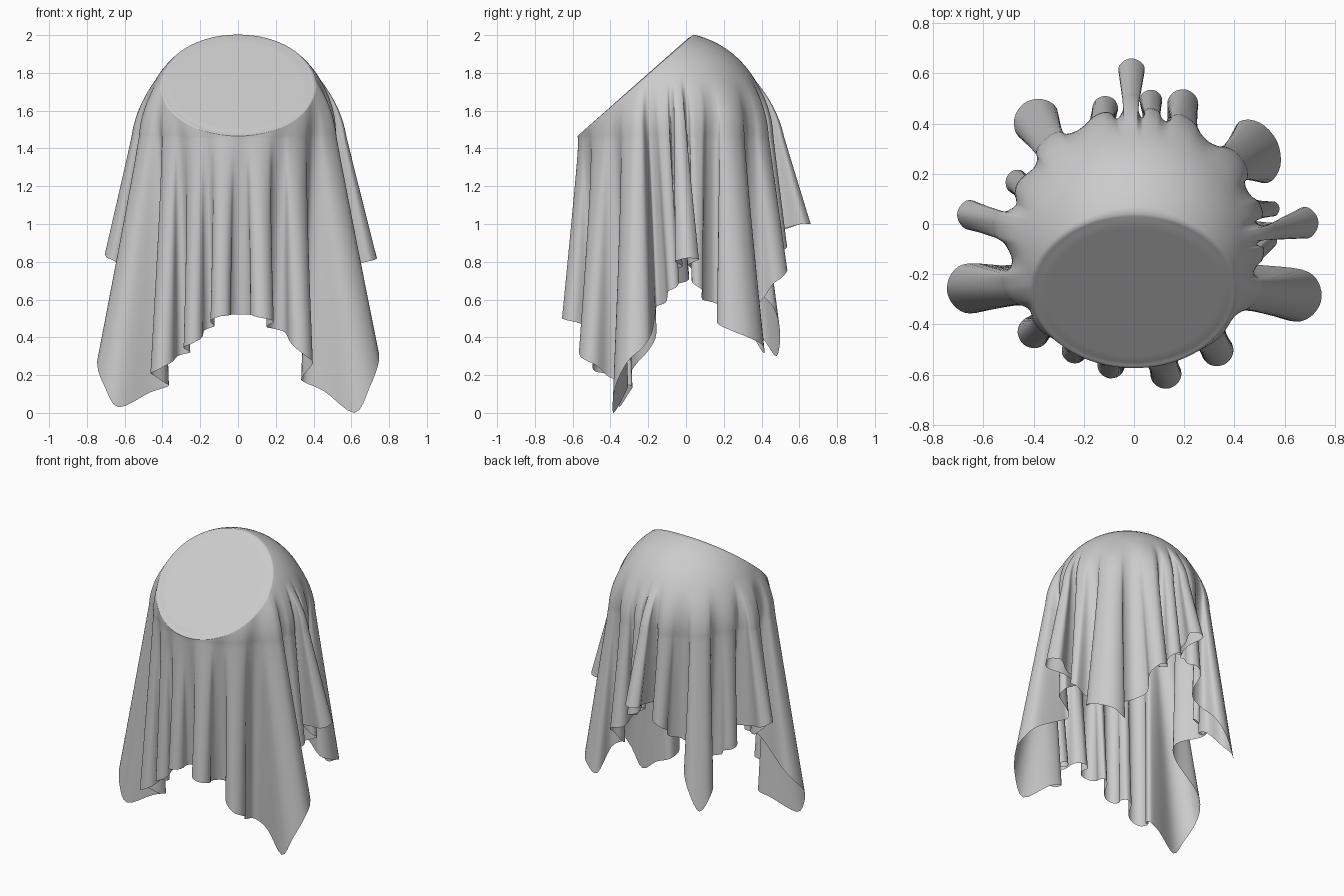
import bpy
from math import sin, cos, radians, sqrt
from mathutils import Vector

if "Cube" in bpy.data.objects:
    bpy.data.objects.remove(bpy.data.objects["Cube"])

# Hidden support: a ball with a flat, tilted cut facing front and up
disc_c = Vector((0, -0.27, 1.735))
disc_r = 0.406
disc_v = Vector((0, 0.749, 0.662))
disc_n = Vector((0, -0.662, 0.749))
ball_c = disc_c - disc_n * 0.30
ball_r = sqrt(0.30 ** 2 + disc_r ** 2)

# Folds, counter-clockwise: base angle, tip x, tip y, bulb half width,
# neck half width, hem height at right side / tip / left side
folds = [
    (-77, 0.14, -0.655, .062, .042, .52, .50, .48),
    (-52, 0.36, -0.56, .065, .050, .38, .30, .25),
    (-24, 0.745, -0.31, .105, .080, .00, .27, .42),
    (-6, 0.57, -0.06, .030, .025, .64, .66, .70),
    (3, 0.735, 0.01, .062, .013, .80, .82, .81),
    (13, 0.58, 0.06, .030, .025, .70, .67, .64),
    (37, 0.57, 0.33, .135, .070, .48, .40, .32),
    (68, 0.21, 0.535, .062, .045, .68, .75, .77),
    (82, 0.07, 0.535, .045, .030, .85, .88, .90),
    (91, -0.01, 0.66, .052, .013, 1.0, 1.0, 1.0),
    (104, -0.12, 0.51, .052, .040, .88, .85, .80),
    (132, -0.44, 0.48, .095, .045, .56, .30, .46),
    (155, -0.51, 0.18, .050, .040, .64, .66, .68),
    (172, -0.705, 0.04, .058, .013, .81, .84, .80),
    (204, -0.745, -0.27, .100, .070, .42, .25, .03),
    (223, -0.44, -0.48, .065, .045, .20, .22, .27),
    (243, -0.26, -0.55, .052, .042, .34, .36, .40),
    (260, -0.10, -0.615, .055, .042, .48, .51, .52),
]


def hem_controls():
    """Hem points as 4D vectors (x, y, z, attachment angle in degrees)."""
    pts = []
    count = len(folds)
    for i, (a, tx, ty, w, neck, z0, z1, z2) in enumerate(folds):
        prev, nxt = folds[i - 1], folds[(i + 1) % count]
        pa = prev[0] - (360 if i == 0 else 0)
        na = nxt[0] + (360 if i == count - 1 else 0)
        a0, a1 = (pa + a) / 2, (a + na) / 2
        v0 = 0.35 * min(prev[7], z0) + 0.65 * max(prev[7], z0)
        v1 = 0.35 * min(nxt[5], z2) + 0.65 * max(nxt[5], z2)
        base = Vector((0.45 * cos(radians(a)), -0.04 + 0.45 * sin(radians(a))))
        axis = Vector((tx, ty)) - base
        side = Vector((-axis.y, axis.x)).normalized()
        nf = 0.42 if neck < 0.02 else 0.2
        bf = max(0.55, 1 - w / axis.length)
        sf = 1 - 0.29 * (1 - bf)
        pts.append((0.445 * cos(radians(a0)), -0.04 + 0.445 * sin(radians(a0)), v0, a0))
        for f, s, z, k in ((nf, -neck, v0 * .7 + z0 * .3, -3), (bf, -w, z0, -2),
                           (sf, -.71 * w, (z0 + z1) / 2, -1), (1, 0, z1, 0),
                           (sf, .71 * w, (z2 + z1) / 2, 1), (bf, w, z2, 2),
                           (nf, neck, v1 * .7 + z2 * .3, 3)):
            p = base + axis * f + side * s
            ang = a + (a1 - a if k > 0 else a - a0) * k / 4
            pts.append((p.x, p.y, z, ang))
    return [Vector(p) for p in pts]


def smooth_loop(pts, steps):
    """Closed Catmull-Rom through the points; the angle grows 360 per lap."""
    n, lap, out = len(pts), Vector((0, 0, 0, 360)), []
    for i in range(n):
        p0, p1, p2, p3 = [pts[j % n] + lap * (j // n) for j in range(i - 1, i + 3)]
        for s in range(steps):
            t = s / steps
            out.append(0.5 * (2 * p1 + (p2 - p0) * t + (2 * p0 - 5 * p1 + 4 * p2 - p3) * t ** 2
                              + (3 * p1 - p0 - 3 * p2 + p3) * t ** 3))
    return out


def rim_spoke(a):
    """Unit spoke of the disc whose rim point lies at plan angle a from the ball axis."""
    ry = disc_r * disc_v.y
    off = disc_c.y - ball_c.y
    u, v, v0 = cos(a) / disc_r, sin(a) / ry, -off / ry
    qa, qb, qc = u * u + v * v, 2 * v * v0, v0 * v0 - 1
    s = (-qb + sqrt(qb * qb - 4 * qa * qc)) / (2 * qa)
    return Vector((s * u, 0, 0)) + disc_v * (s * v + v0)


def column(h):
    """One line of cloth from the disc, over the ball and down to the hem."""
    a = radians(h.w)
    spoke = rim_spoke(a)
    rim = disc_c + spoke * disc_r
    pts = [disc_c + spoke * r for r in (0.13, 0.26, 0.34, 0.375)]
    pts.append(disc_c + spoke * 0.396 - disc_n * 0.004)
    d0 = (rim - ball_c).normalized()
    d1 = Vector((cos(a), sin(a), -0.1)).normalized()
    end = ball_c + d1 * ball_r
    zh = max(h.z, 0.0)
    top = min(1.76, rim.z)
    shift = Vector((h.x - end.x, h.y - end.y, 0))

    def folded(p):
        q = max(0.0, (top - p.z) / (top - zh))
        return p + shift * q ** 1.02

    for i in range(18):
        t = (i + 0.25) / 18
        d = (d0 * (1 - t) + d1 * t).normalized()
        pts.append(folded(ball_c + d * ball_r))
    for i in range(37):
        pts.append(folded(Vector((end.x, end.y, end.z + (zh - end.z) * i / 36))))
    return pts


# Draped cloth: all columns joined into one open sheet
columns = [column(h) for h in smooth_loop(hem_controls(), 4)]
n, rows = len(columns), len(columns[0])
verts = [p for c in columns for p in c] + [disc_c]
faces = []
for i in range(n):
    j = (i + 1) % n
    faces.append((n * rows, i * rows, j * rows))
    for r in range(rows - 1):
        faces.append((i * rows + r, i * rows + r + 1, j * rows + r + 1, j * rows + r))

mesh = bpy.data.meshes.new("draped_cloth")
mesh.from_pydata(verts, [], faces)
mesh.update()
mesh.shade_smooth()
cloth = bpy.data.objects.new("draped_cloth", mesh)
bpy.context.collection.objects.link(cloth)
